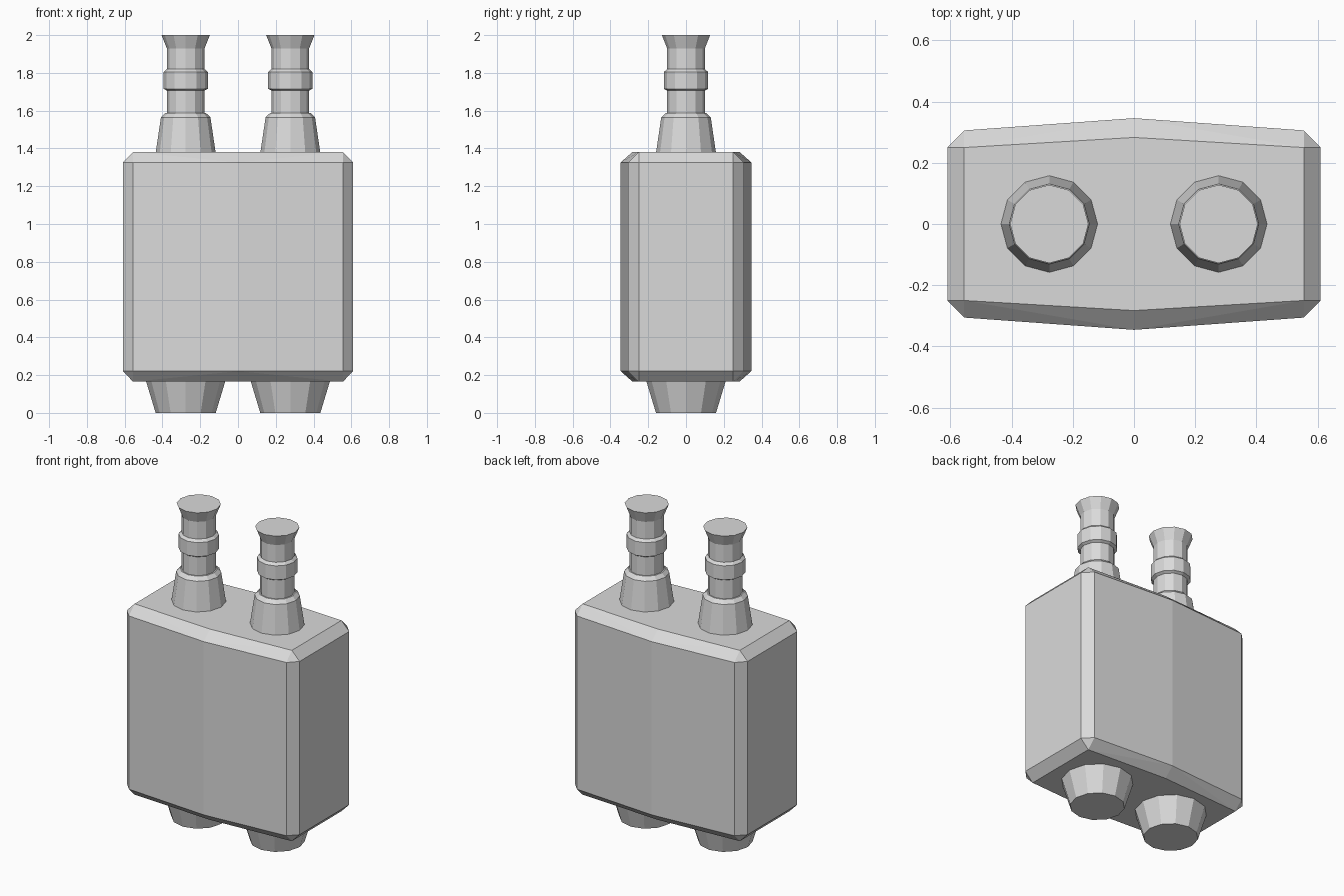
import bpy
import bmesh
from math import cos, sin, tau

cube = bpy.data.objects.get("Cube")
if cube:
    bpy.data.objects.remove(cube, do_unlink=True)

SIDES = 12
POST_X = 0.277

grey = bpy.data.materials.new("light grey")
grey.use_nodes = True
colour = (0.7, 0.7, 0.7, 1)
grey.diffuse_color = colour
grey.node_tree.nodes["Principled BSDF"].inputs["Base Color"].default_value = colour


def add_object(name, bm, x=0):
    bmesh.ops.recalc_face_normals(bm, faces=bm.faces)
    mesh = bpy.data.meshes.new(name)
    bm.to_mesh(mesh)
    bm.free()
    mesh.materials.append(grey)
    obj = bpy.data.objects.new(name, mesh)
    obj.location.x = x
    bpy.context.collection.objects.link(obj)


def lathe(name, profile, x):
    """Closed faceted turning from (radius, height) pairs."""
    bm = bmesh.new()
    rings = [[bm.verts.new((r * cos(tau * i / SIDES), r * sin(tau * i / SIDES), z))
              for i in range(SIDES)] for r, z in profile]
    for low, high in zip(rings, rings[1:]):
        for i in range(SIDES):
            j = (i + 1) % SIDES
            bm.faces.new((low[i], low[j], high[j], high[i]))
    bm.faces.new(rings[0])
    bm.faces.new(rings[-1])
    add_object(name, bm, x)


# Chamfered block, slightly peaked along the middle of front and back
bm = bmesh.new()
bottom, top, chamfer = 0.165, 1.382, 0.056
wall = [(0.61, 0.25), (0.555, 0.306), (0, 0.346)]
cap = [(0.555, 0.25), (0, 0.283)]
layers = [(cap, bottom), (wall, bottom + chamfer), (wall, top - chamfer), (cap, top)]
for outline, z in layers:
    for px, py in outline:
        for sx in ((-1, 1) if px else (1,)):
            for sy in (-1, 1):
                bm.verts.new((sx * px, sy * py, z))
bmesh.ops.convex_hull(bm, input=bm.verts)
bmesh.ops.dissolve_limit(bm, angle_limit=0.02, verts=bm.verts, edges=bm.edges)
add_object("body", bm)

# Collared posts above and tapered feet below
post = [(0.158, 1.37), (0.158, 1.382), (0.131, 1.565), (0.108, 1.587),
        (0.1, 1.587), (0.1, 1.706), (0.117, 1.716), (0.117, 1.805),
        (0.1, 1.82), (0.1, 1.93), (0.128, 2.0)]
foot = [(0.159, 0), (0.209, 0.165), (0.209, 0.175)]
for side, sign in (("left", 1), ("right", -1)):
    lathe(side + "_post", post, sign * POST_X)
    lathe(side + "_foot", foot, sign * POST_X)
